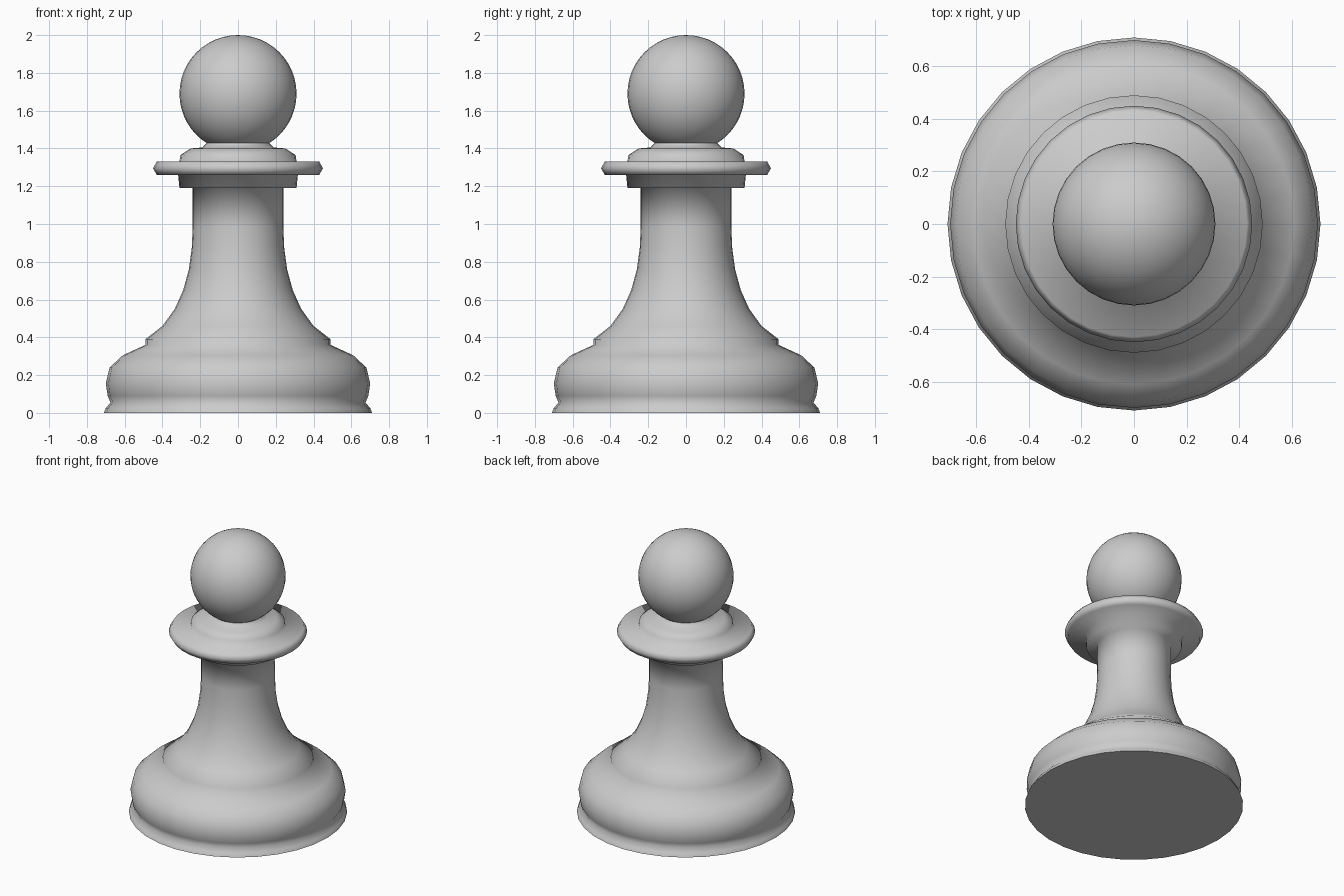
import bpy, bmesh
from math import sin, cos, pi

if "Cube" in bpy.data.objects:
    bpy.data.objects.remove(bpy.data.objects["Cube"])

SEGMENTS = 32


def lathe(name, profile):
    """Revolve (radius, height) points around z, capping open ends."""
    bm = bmesh.new()
    rings = []
    for r, z in profile:
        rings.append([bm.verts.new((r * cos(2 * pi * i / SEGMENTS),
                                    r * sin(2 * pi * i / SEGMENTS), z))
                      for i in range(SEGMENTS)])
    for a, b in zip(rings, rings[1:]):
        for i in range(SEGMENTS):
            j = (i + 1) % SEGMENTS
            bm.faces.new((a[i], a[j], b[j], b[i])).smooth = True
    bm.faces.new(rings[0][::-1])
    bm.faces.new(rings[-1])
    bm.normal_update()
    mesh = bpy.data.meshes.new(name)
    bm.to_mesh(mesh)
    bm.free()
    obj = bpy.data.objects.new(name, mesh)
    bpy.context.collection.objects.link(obj)
    return obj


# Foot, rounded base, flared stem, collar and neck as one turned piece
lathe("turned_body", [
    (0.71, 0.0), (0.70, 0.025), (0.675, 0.055), (0.69, 0.09), (0.70, 0.155),
    (0.68, 0.24), (0.61, 0.305), (0.49, 0.36), (0.49, 0.39),
    (0.40, 0.46), (0.335, 0.55), (0.29, 0.65), (0.26, 0.76), (0.245, 0.87),
    (0.24, 0.98), (0.24, 1.19),
    (0.31, 1.19), (0.317, 1.26), (0.43, 1.26), (0.45, 1.295), (0.43, 1.33),
    (0.31, 1.33), (0.305, 1.365), (0.25, 1.40), (0.19, 1.405),
    (0.165, 1.43), (0.16, 1.46),
])

# Round head
bpy.ops.mesh.primitive_uv_sphere_add(segments=SEGMENTS, ring_count=24,
                                     radius=0.31, location=(0, 0, 1.69))
bpy.context.object.name = "head"
bpy.ops.object.shade_smooth()
